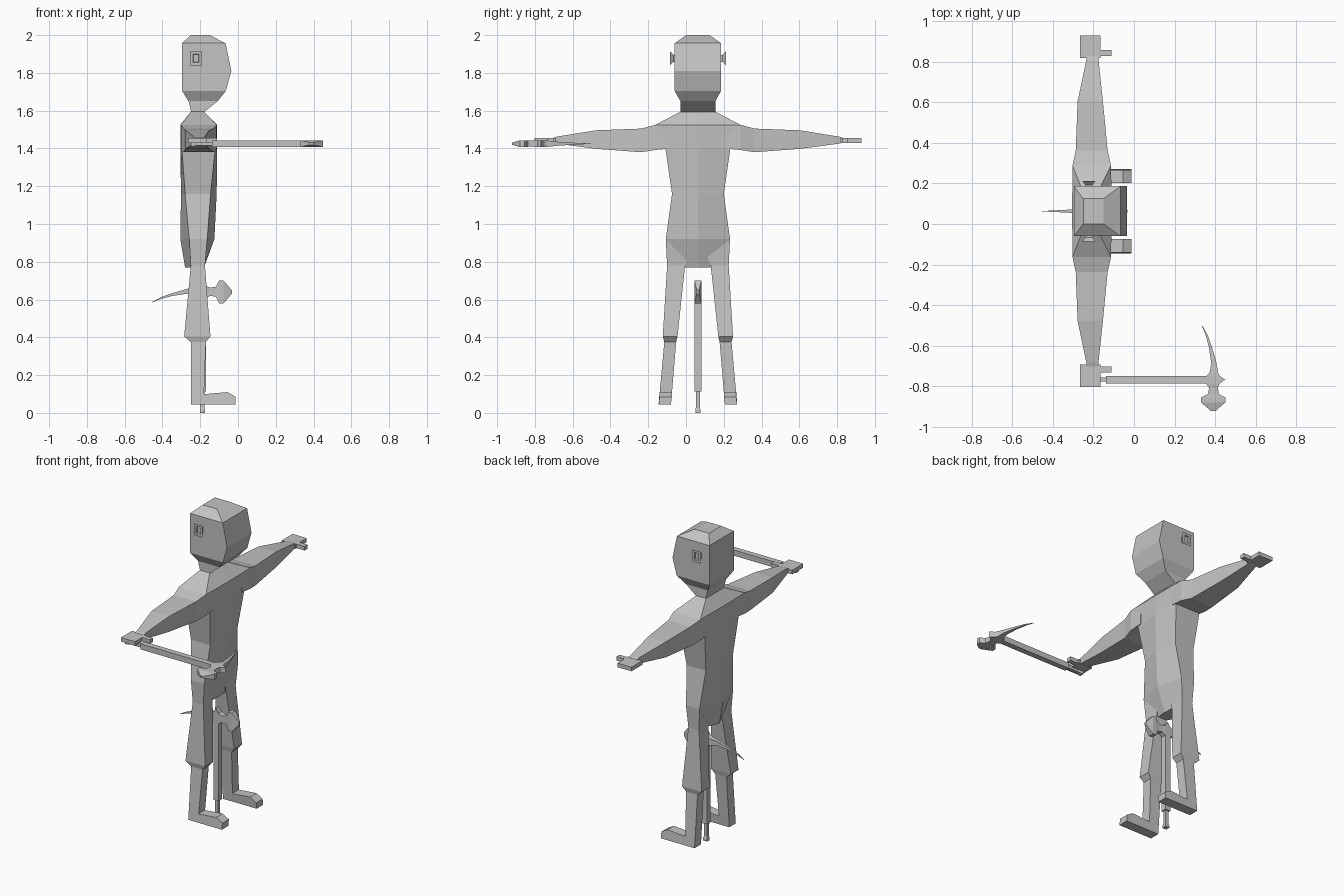
import bpy, bmesh

CY = 0.063   # centre plane of the figure (it looks towards +x)

grey = bpy.data.materials.new("plain grey")
grey.diffuse_color = (0.55, 0.55, 0.55, 1)


def loft(name, rings):
    """Skin a list of equal-sized point rings into a closed flat-faced mesh."""
    bm = bmesh.new()
    vs = [[bm.verts.new(p) for p in r] for r in rings]
    n = len(vs[0])
    for a, b in zip(vs, vs[1:]):
        for i in range(n):
            j = (i + 1) % n
            bm.faces.new((a[i], a[j], b[j], b[i]))
    bm.faces.new(vs[0])
    bm.faces.new(vs[-1])
    bmesh.ops.recalc_face_normals(bm, faces=bm.faces)
    me = bpy.data.meshes.new(name)
    bm.to_mesh(me)
    bm.free()
    me.materials.append(grey)
    ob = bpy.data.objects.new(name, me)
    bpy.context.collection.objects.link(ob)
    return ob


def rect(a0, a1, b0, b1):
    return [(a0, b0), (a1, b0), (a1, b1), (a0, b1)]


# Head and neck: z, back x, front x, half width
head = [(2.0, -.25, -.15, .062), (1.957, -.296, -.066, .123),
        (1.81, -.296, -.035, .123), (1.705, -.296, -.064, .123),
        (1.65, -.262, -.108, .092), (1.59, -.247, -.183, .092)]
loft("head", [[(x, y, z) for x, y in rect(b, f, CY - w, CY + w)]
              for z, b, f, w in head])

# Torso: z, half width, centre back/front x, side back/front x
torso = [(1.595, .092, -.25, -.18, -.25, -.18),
         (1.525, .225, -.305, -.11, -.303, -.113),
         (1.40, .172, -.305, -.11, -.297, -.12),
         (1.16, .137, -.302, -.113, -.28, -.145),
         (.92, .17, -.305, -.125, -.258, -.163),
         (.77, .065, -.28, -.18, -.25, -.185)]
loft("torso", [[(cb, CY, z), (sb, CY + w, z), (sf, CY + w, z),
                (cf, CY, z), (sf, CY - w, z), (sb, CY - w, z)]
               for z, w, cb, cf, sb, sf in torso])

# Arm: distance from centre, back x, front x, bottom z, top z
arm = [(.14, -.30, -.115, 1.40, 1.525), (.225, -.303, -.113, 1.392, 1.525),
       (.30, -.287, -.13, 1.38, 1.505), (.54, -.278, -.153, 1.398, 1.496),
       (.745, -.235, -.175, 1.425, 1.463), (.765, -.235, -.175, 1.43, 1.457)]
hand = [(.755, -.265, -.165, 1.43, 1.456), (.866, -.265, -.165, 1.43, 1.456)]
thumb = [(.765, -.17, -.11, 1.43, 1.456), (.795, -.17, -.11, 1.43, 1.456)]

# Leg: z, inner and outer distance from centre, back x, front x
leg = [(.92, .01, .17, -.258, -.163), (.78, .068, .163, -.25, -.175),
       (.405, .108, .186, -.285, -.146), (.375, .115, .178, -.25, -.17),
       (.10, .138, .203, -.25, -.18), (.045, .143, .208, -.25, -.18)]
# Foot: x, top z
foot = [(-.25, .10), (-.17, .10), (-.055, .11), (-.012, .085)]

# Ear cup: y offset, half size in x and z
ear = [(.118, .018, .019), (.130, .018, .019), (.148, .031, .037),
       (.148, .015, .023), (.138, .013, .020)]

for side, s in (("left", 1), ("right", -1)):
    for part, rows in (("arm", arm), ("hand", hand), ("thumb", thumb)):
        loft(f"{side}_{part}", [[(x, CY + s * d, z) for x, z in rect(b, f, lo, hi)]
                                for d, b, f, lo, hi in rows])
    loft(f"{side}_leg", [[(x, CY + s * d, z) for x, d in rect(b, f, i, o)]
                         for z, i, o, b, f in leg])
    loft(f"{side}_foot", [[(x, CY + s * .143, .045), (x, CY + s * .208, .045),
                           (x, CY + s * .203, t), (x, CY + s * .138, t)]
                          for x, t in foot])
    loft(f"{side}_ear_cup", [[(x, CY + s * d, z) for x, z in
                              rect(-.222 - a, -.222 + a, 1.877 - c, 1.877 + c)]
                             for d, a, c in ear])

# Pickaxe in local axes: h along the handle, s along the head, t thickness
handle = [(0, .014), (.015, .014), (.03, .010), (.112, .010),
          (.112, .018), (.66, .018)]
# s, low h, high h, half thickness
pick = [(.265, .585, .588, .001), (.22, .603, .613, .003),
        (.16, .619, .634, .006), (.08, .631, .657, .011),
        (.035, .622, .664, .017), (.018, .605, .672, .018),
        (0, .60, .70, .018), (-.018, .605, .672, .018),
        (-.04, .62, .663, .016), (-.07, .615, .668, .016),
        (-.088, .58, .70, .018), (-.112, .58, .70, .018),
        (-.155, .63, .65, .006)]


def pickaxe(name, place):
    loft(name + "_handle", [[place(h, s, t) for s, t in rect(-r, r, -r, r)]
                            for h, r in handle])
    loft(name + "_head", [[place(h, s, t) for h, t in rect(lo, hi, -k, k)]
                          for s, lo, hi, k in pick])


# One held out in the right hand, one upright between the legs
pickaxe("held_pickaxe", lambda h, s, t: (-.25 + h, -.767 + s, 1.425 + t))
pickaxe("standing_pickaxe", lambda h, s, t: (-.188 - s, CY + t, h))
